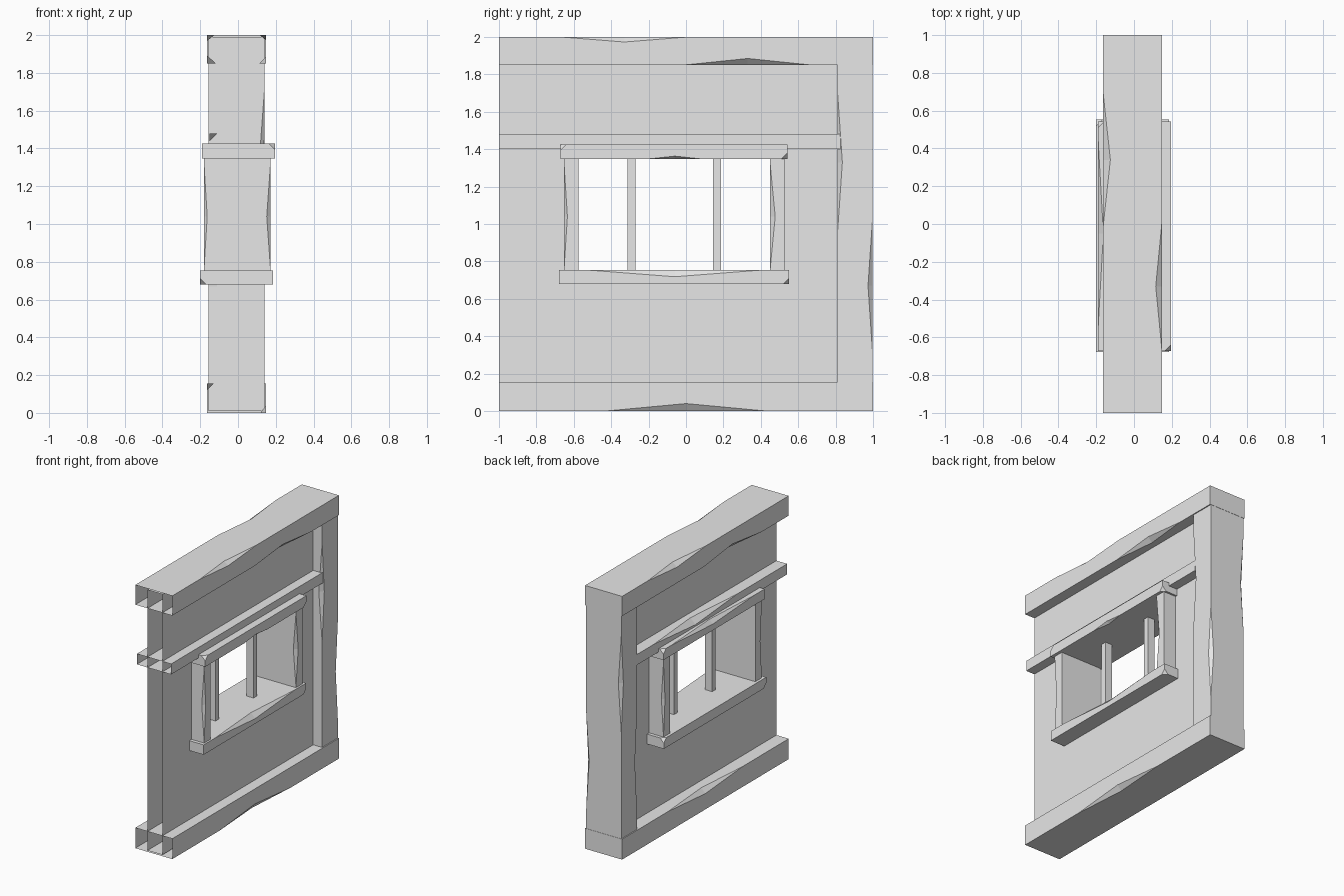
import bpy
import bmesh
from mathutils import Vector

cube = bpy.data.objects.get("Cube")
if cube:
    bpy.data.objects.remove(cube, do_unlink=True)

grey = bpy.data.materials.new("plain_grey")
grey.use_nodes = True
grey.diffuse_color = (0.8, 0.8, 0.8, 1)
grey.node_tree.nodes["Principled BSDF"].inputs["Base Color"].default_value = (0.8, 0.8, 0.8, 1)


def edge_chip(lo, hi, axis, signs, centre, half, depths):
    """Shallow wedge taken out of one long edge; returns its points and pivot."""
    others = [i for i in range(3) if i != axis]
    base = Vector((0, 0, 0))
    base[axis] = centre
    for i, s in zip(others, signs):
        base[i] = hi[i] if s > 0 else lo[i]
    pts = [base.copy() for _ in range(4)]
    pts[0][axis] -= half
    pts[1][axis] += half
    for k in range(2):
        pts[2 + k][others[k]] -= signs[k] * depths[k]
    return pts, (pts[2] + pts[3]) / 2


def corner_chip(lo, hi, signs, size):
    """Small clipped corner; returns its points and pivot."""
    corner = Vector([h if s > 0 else l for l, h, s in zip(lo, hi, signs)])
    pts = [corner.copy() for _ in range(4)]
    for i in range(3):
        pts[i][i] -= signs[i] * size
    return pts, (pts[0] + pts[1] + pts[2]) / 3


def add_object(name, bm):
    bmesh.ops.recalc_face_normals(bm, faces=bm.faces)
    mesh = bpy.data.meshes.new(name)
    bm.to_mesh(mesh)
    bm.free()
    mesh.materials.append(grey)
    obj = bpy.data.objects.new(name, mesh)
    bpy.context.collection.objects.link(obj)
    return obj


def add_box(bm, lo, hi):
    verts = bmesh.ops.create_cube(bm, size=1)["verts"]
    for v in verts:
        v.co = Vector([l + (c + 0.5) * (h - l) for l, h, c in zip(lo, hi, v.co)])


def cut(obj, cutter):
    cutter.hide_render = True
    mod = obj.modifiers.new("cut", "BOOLEAN")
    mod.operation = "DIFFERENCE"
    mod.solver = "EXACT"
    mod.object = cutter
    deps = bpy.context.evaluated_depsgraph_get()
    mesh = bpy.data.meshes.new_from_object(obj.evaluated_get(deps))
    obj.modifiers.clear()
    obj.data = mesh
    bpy.data.objects.remove(cutter, do_unlink=True)


def open_front(obj):
    """Remove the end cap so that the part is hollow at the joining end."""
    bm = bmesh.new()
    bm.from_mesh(obj.data)
    caps = [f for f in bm.faces if f.calc_center_median().y < -0.999]
    bmesh.ops.delete(bm, geom=caps, context="FACES")
    bm.to_mesh(obj.data)
    bm.free()


def timber(name, x, y, z, edges=(), corners=(), hollow=False):
    lo, hi = zip(x, y, z)
    bm = bmesh.new()
    add_box(bm, lo, hi)
    obj = add_object(name, bm)
    chips = [edge_chip(lo, hi, *e) for e in edges]
    chips += [corner_chip(lo, hi, c, 0.032) for c in corners]
    if chips:
        bm = bmesh.new()
        for pts, pivot in chips:
            # Grow about a point on the cut planes, so only the outside grows
            v = [bm.verts.new(pivot + 1.4 * (p - pivot)) for p in pts]
            for skip in range(4):
                bm.faces.new([v[i] for i in range(4) if i != skip])
        cut(obj, add_object(name + "_cutter", bm))
    if hollow:
        open_front(obj)
    return obj


X, Y, Z = 0, 1, 2

# Wall panel with window opening
wall = timber("wall_panel", (-0.06, 0.065), (-1, 0.9), (0.01, 1.99))
hole = timber("window_cutter", (-0.3, 0.3), (-0.61, 0.49), (0.72, 1.39))
cut(wall, hole)
open_front(wall)

# Horizontal beams
beam_x = (-0.163, 0.148)
timber("top_beam", beam_x, (-1, 1), (1.85, 2), [
    (Y, (1, 1), -0.33, 0.34, (0.033, 0.027)),
    (Y, (-1, 1), 0.34, 0.35, (0.038, 0.03)),
    (Y, (1, -1), 0.33, 0.34, (0.035, 0.035)),
    (Y, (-1, -1), -0.33, 0.35, (0.045, 0.042)),
], hollow=True)
timber("bottom_beam", beam_x, (-1, 1), (0, 0.155), [
    (Y, (1, -1), 0, 0.43, (0.03, 0.04)),
    (Y, (-1, 1), 0, 0.45, (0.035, 0.035)),
], hollow=True)
timber("middle_beam", (-0.15, 0.138), (-1, 0.825), (1.4, 1.48), [
    (Y, (-1, 1), 0.1, 0.5, (0.042, 0.042)),
], hollow=True)

# Corner post
timber("corner_post", (-0.155, 0.14), (0.81, 0.998), (0.01, 1.99), [
    (Z, (1, -1), 1.33, 0.38, (0.028, 0.026)),
    (Z, (1, 1), 0.67, 0.37, (0.025, 0.025)),
    (Z, (-1, -1), 0.67, 0.38, (0.045, 0.025)),
    (Z, (-1, 1), 1.33, 0.37, (0.025, 0.025)),
])

# Window frame
timber("window_lintel", (-0.19, 0.195), (-0.672, 0.542), (1.348, 1.425), [
    (Y, (1, -1), -0.06, 0.14, (0.02, 0.015)),
    (Y, (-1, 1), -0.05, 0.5, (0.028, 0.03)),
], [(1, 1, -1), (1, -1, 1), (-1, 1, 1)])
timber("window_sill", (-0.2, 0.186), (-0.678, 0.552), (0.68, 0.755), [
    (Y, (1, 1), -0.06, 0.48, (0.035, 0.037)),
], [(1, 1, -1), (-1, -1, -1), (-1, 1, 1)])
timber("front_jamb", (-0.18, 0.172), (-0.652, -0.575), (0.74, 1.36), [
    (Z, (1, -1), 1.04, 0.28, (0.02, 0.018)),
    (Z, (-1, -1), 1.04, 0.28, (0.017, 0.018)),
])
timber("back_jamb", (-0.18, 0.172), (0.45, 0.527), (0.74, 1.36), [
    (Z, (1, -1), 1.04, 0.28, (0.022, 0.027)),
    (Z, (-1, 1), 1.04, 0.28, (0.018, 0.018)),
])

# Window bars
for side, y in (("front", -0.292), ("back", 0.165)):
    timber(side + "_window_bar", (-0.03, 0.03), (y - 0.021, y + 0.021), (0.72, 1.38))
